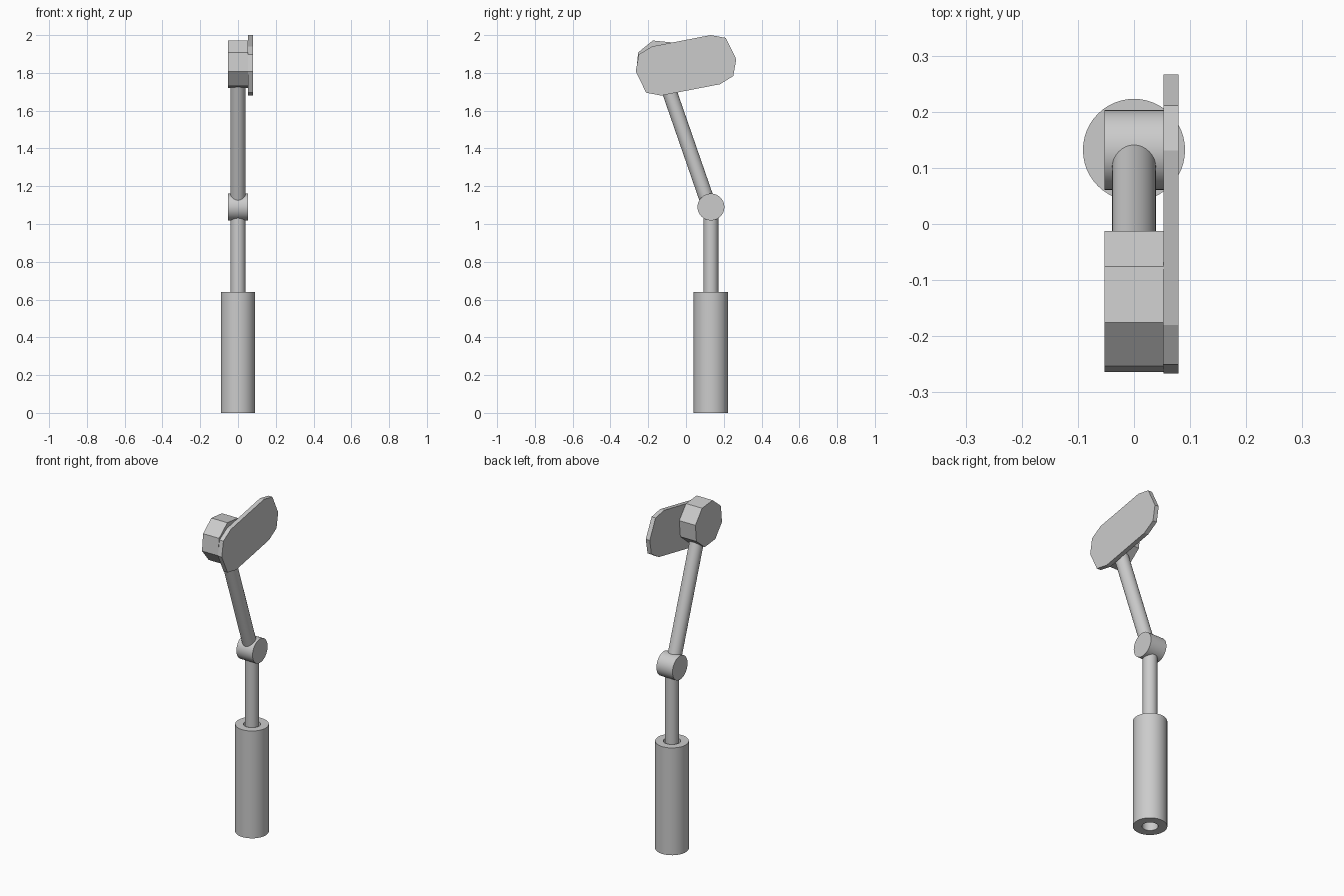
import bpy, bmesh, math
from mathutils import Vector, Matrix

if "Cube" in bpy.data.objects:
    bpy.data.objects.remove(bpy.data.objects["Cube"])

grey = bpy.data.materials.new("plain grey")
grey.diffuse_color = (0.6, 0.6, 0.6, 1)
grey.use_nodes = True
grey.node_tree.nodes["Principled BSDF"].inputs["Base Color"].default_value = grey.diffuse_color


def finish(name, bm, smooth=True):
    bmesh.ops.recalc_face_normals(bm, faces=bm.faces)
    me = bpy.data.meshes.new(name)
    bm.to_mesh(me)
    bm.free()
    me.materials.append(grey)
    ob = bpy.data.objects.new(name, me)
    bpy.context.collection.objects.link(ob)
    if smooth:
        bpy.ops.object.select_all(action='DESELECT')
        ob.select_set(True)
        bpy.context.view_layer.objects.active = ob
        bpy.ops.object.shade_smooth_by_angle(angle=math.radians(30))
    return ob


def rod(name, a, b, radius, sides=32):
    """Capped cylinder between two points."""
    a, b = Vector(a), Vector(b)
    turn = (b - a).to_track_quat('Z', 'Y').to_matrix().to_4x4()
    bm = bmesh.new()
    bmesh.ops.create_cone(bm, cap_ends=True, segments=sides, radius1=radius,
                          radius2=radius, depth=(b - a).length,
                          matrix=Matrix.Translation((a + b) / 2) @ turn)
    return finish(name, bm)


def lathe(name, profile, centre, sides=48):
    """Closed (radius, z) profile turned around a vertical axis."""
    bm = bmesh.new()
    rings = []
    for i in range(sides):
        t = 2 * math.pi * i / sides
        rings.append([bm.verts.new((centre[0] + r * math.cos(t),
                                    centre[1] + r * math.sin(t), z)) for r, z in profile])
    n = len(profile)
    for i in range(sides):
        p, q = rings[i], rings[(i + 1) % sides]
        for j in range(n):
            k = (j + 1) % n
            bm.faces.new((p[j], q[j], q[k], p[k]))
    return finish(name, bm)


def slab(name, outline, x0, x1):
    """(y, z) outline extruded along x, flat shaded."""
    bm = bmesh.new()
    face = bm.faces.new([bm.verts.new((x0, y, z)) for y, z in outline])
    new = bmesh.ops.extrude_face_region(bm, geom=[face])["geom"]
    bmesh.ops.translate(bm, vec=(x1 - x0, 0, 0),
                        verts=[v for v in new if isinstance(v, bmesh.types.BMVert)])
    return finish(name, bm, smooth=False)


AXIS_Y = 0.132
HEAD = (-0.138, 1.846)

# hollow base tube with collar band at the top
lathe("base_sleeve", [(0.043, 0), (0.091, 0), (0.091, 0.535), (0.091, 0.64),
                      (0.047, 0.64), (0.047, 0.535)], (0, AXIS_Y))

# lower rod, elbow joint and leaning upper rod
rod("lower_rod", (0, AXIS_Y, 0.45), (0, AXIS_Y, 1.09), 0.039)
rod("elbow_joint", (-0.053, AXIS_Y, 1.09), (0.053, AXIS_Y, 1.09), 0.071, 48)
rod("upper_rod", (0, 0.124, 1.09), (0, HEAD[0], HEAD[1]), 0.039)

# octagonal head block
slab("head_block", [(HEAD[0] + 0.131 * math.cos(math.radians(16.8 + 45 * i)),
                     HEAD[1] + 0.131 * math.sin(math.radians(16.8 + 45 * i)))
                    for i in range(8)], -0.053, 0.053)

# ten-sided side plate: half the outline, repeated by a half turn
half = [(0.266, 0.032), (0.211, 0.145), (0.131, 0.16), (-0.18, 0.1), (-0.25, 0.057)]
slab("side_plate", [(s * y, 1.84 + s * z) for s in (1, -1) for y, z in half], 0.053, 0.079)
